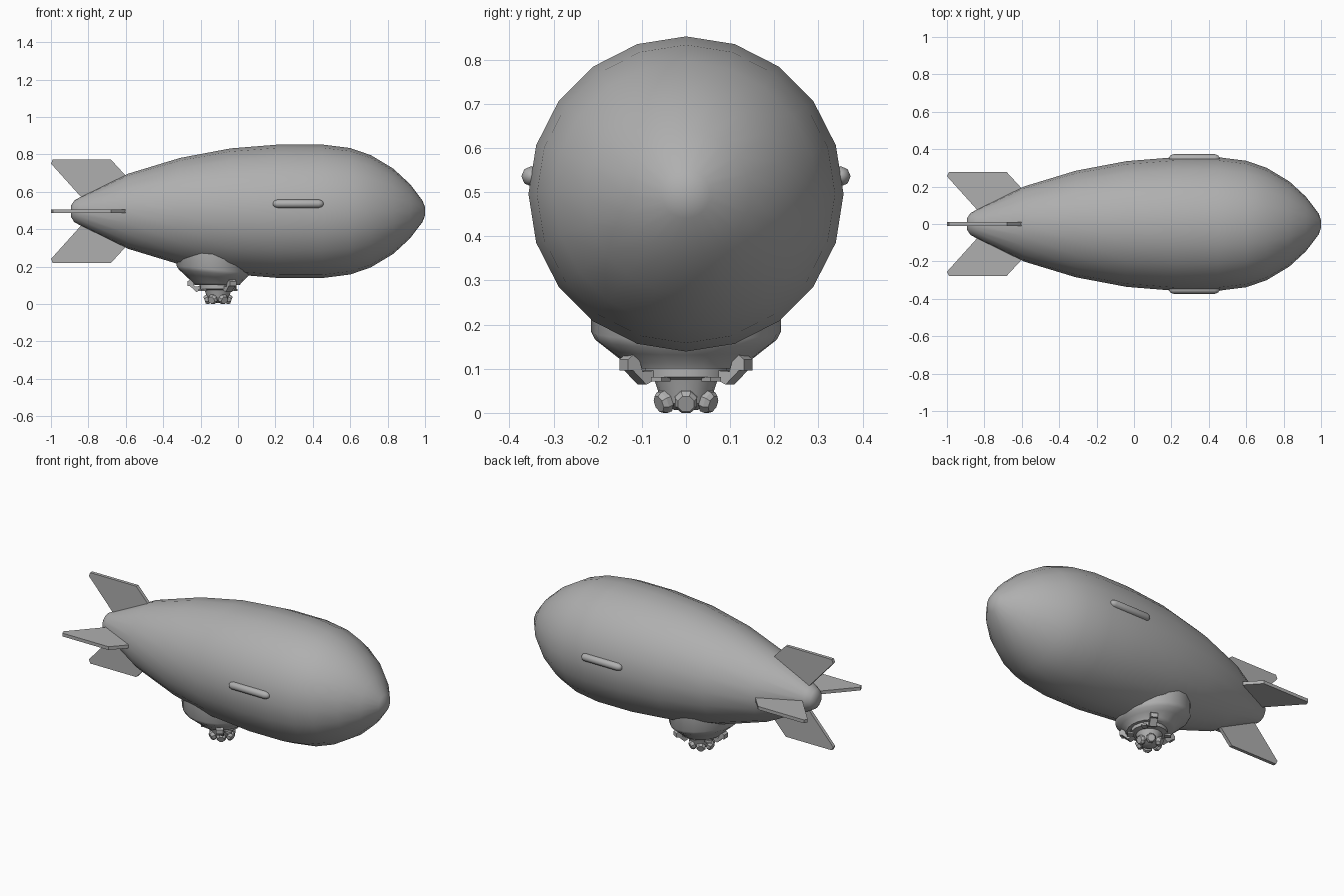
import bpy, bmesh, math
from mathutils import Matrix, Vector

if "Cube" in bpy.data.objects:
    bpy.data.objects.remove(bpy.data.objects["Cube"])

grey = bpy.data.materials.new("dark_grey")
grey.diffuse_color = (.43, .43, .43, 1)
grey.use_nodes = True
grey.node_tree.nodes["Principled BSDF"].inputs["Base Color"].default_value = grey.diffuse_color


def finish(name, bm, smooth=None):
    bmesh.ops.remove_doubles(bm, verts=bm.verts, dist=1e-5)
    bmesh.ops.recalc_face_normals(bm, faces=bm.faces)
    me = bpy.data.meshes.new(name)
    bm.to_mesh(me)
    bm.free()
    me.materials.append(grey)
    ob = bpy.data.objects.new(name, me)
    bpy.context.collection.objects.link(ob)
    if smooth:
        bpy.ops.object.select_all(action='DESELECT')
        ob.select_set(True)
        bpy.context.view_layer.objects.active = ob
        bpy.ops.object.shade_smooth_by_angle(angle=math.radians(smooth))
    return ob


def loft(bm, rings):
    loops = [[bm.verts.new(p) for p in ring] for ring in rings]
    n = len(loops[0])
    for a, b in zip(loops, loops[1:]):
        for i in range(n):
            j = (i + 1) % n
            bm.faces.new((a[i], a[j], b[j], b[i]))
    bm.faces.new(loops[0])
    bm.faces.new(loops[-1])


def lathe(bm, profile, n, matrix, phase=0.0):
    """Profile of (radius, height) turned about local z."""
    angles = [phase + 2 * math.pi * i / n for i in range(n)]
    loft(bm, [[matrix @ Vector((r * math.cos(a), r * math.sin(a), h))
               for a in angles] for r, h in profile])


# Envelope, a 20-sided body turned about x
hull = [(.03, -.893), (.057, -.876), (.075, -.845), (.2, -.59), (.285, -.31), (.336, -.04),
        (.357, .22), (.357, .45), (.338, .60), (.3, .71), (.228, .83),
        (.145, .92), (.055, .988), (.02, 1.0)]
bm = bmesh.new()
along_x = Matrix.Translation((0, 0, .5)) @ Matrix.Rotation(math.pi / 2, 4, 'Y')
lathe(bm, hull, 20, along_x)
finish("envelope", bm, 50)

# Four tail fins
fin = [(-1, .255), (-.99, .277), (-.68, .277), (-.6, .19), (-.6, .08), (-.82, .055)]
for k, name in enumerate(("top_fin", "front_fin", "bottom_fin", "back_fin")):
    m = Matrix.Translation((0, 0, .5)) @ Matrix.Rotation(k * math.pi / 2, 4, 'X')
    bm = bmesh.new()
    loft(bm, [[m @ Vector((x, y, r)) for x, r in fin] for y in (-.01, .01)])
    finish(name, bm)

# Side pods, long rounded capsules
for s, name in ((-1, "front_pod"), (1, "back_pod")):
    bm = bmesh.new()
    m = Matrix.Translation((.322, s * .35, .54)) @ Matrix.Rotation(math.pi / 2, 4, 'Y')
    lathe(bm, [(.006, -.135), (.017, -.127), (.023, -.11), (.023, .11),
               (.017, .127), (.006, .135)], 8, m)
    finish(name, bm, 60)

# Gondola bowl, its rim leaning with the slope of the envelope
bm = bmesh.new()
rings = []
for cx, rx, ry, z, lean in ((-.135, .195, .215, .30, 0), (-.133, .195, .215, .188, -.1),
                            (-.132, .185, .206, .17, -.1), (-.125, .16, .178, .148, -.08),
                            (-.112, .13, .14, .118, 0), (-.11, .12, .13, .105, 0)):
    rings.append([(cx + rx * math.cos(a), ry * math.sin(a), z + lean * rx * math.cos(a))
                  for a in (2 * math.pi * i / 20 for i in range(20))])
loft(bm, rings)
finish("gondola", bm, 55)

# Collar and neck below the bowl
bm = bmesh.new()
hub = Matrix.Translation((-.107, 0, 0))
lathe(bm, [(.1, .108), (.1, .085), (.072, .08), (.062, .05), (.055, .025), (.025, .01)], 16, hub)
finish("turret_neck", bm, 35)

# Bent brackets around the collar
for k, deg in enumerate((60, -60, 180)):
    m = hub @ Matrix.Rotation(math.radians(deg), 4, 'Z')
    bm = bmesh.new()
    side = [(.08, .085), (.115, .068), (.15, .1), (.163, .1), (.163, .125),
            (.15, .135), (.135, .13), (.125, .098), (.09, .1)]
    loft(bm, [[m @ Vector((r, y, z)) for r, z in side] for y in (-.02, .02)])
    finish(f"bracket_{k + 1}", bm)

# Small plates under the collar
for k, deg in enumerate((35, -35, 145, -145)):
    m = hub @ Matrix.Rotation(math.radians(deg), 4, 'Z') @ Matrix.Translation((.1, 0, .08))
    bm = bmesh.new()
    bmesh.ops.create_cube(bm, size=1, matrix=m @ Matrix.Diagonal((.035, .03, .01, 1)))
    finish(f"collar_plate_{k + 1}", bm)

# Ring of stubby nozzles on the turret
for k in range(6):
    m = (hub @ Matrix.Rotation(k * math.pi / 3, 4, 'Z') @ Matrix.Translation((.03, 0, .039))
         @ Matrix.Rotation(math.radians(110), 4, 'Y'))
    bm = bmesh.new()
    lathe(bm, [(.019, 0), (.019, .018), (.027, .022), (.027, .034), (.02, .044)],
          8, m, phase=math.pi / 8)
    finish(f"nozzle_{k + 1}", bm)

# Rest the lowest point exactly on the ground
bpy.context.view_layer.update()
low = min(v.co.z for o in bpy.data.objects for v in o.data.vertices)
for o in bpy.data.objects:
    o.location.z -= low
